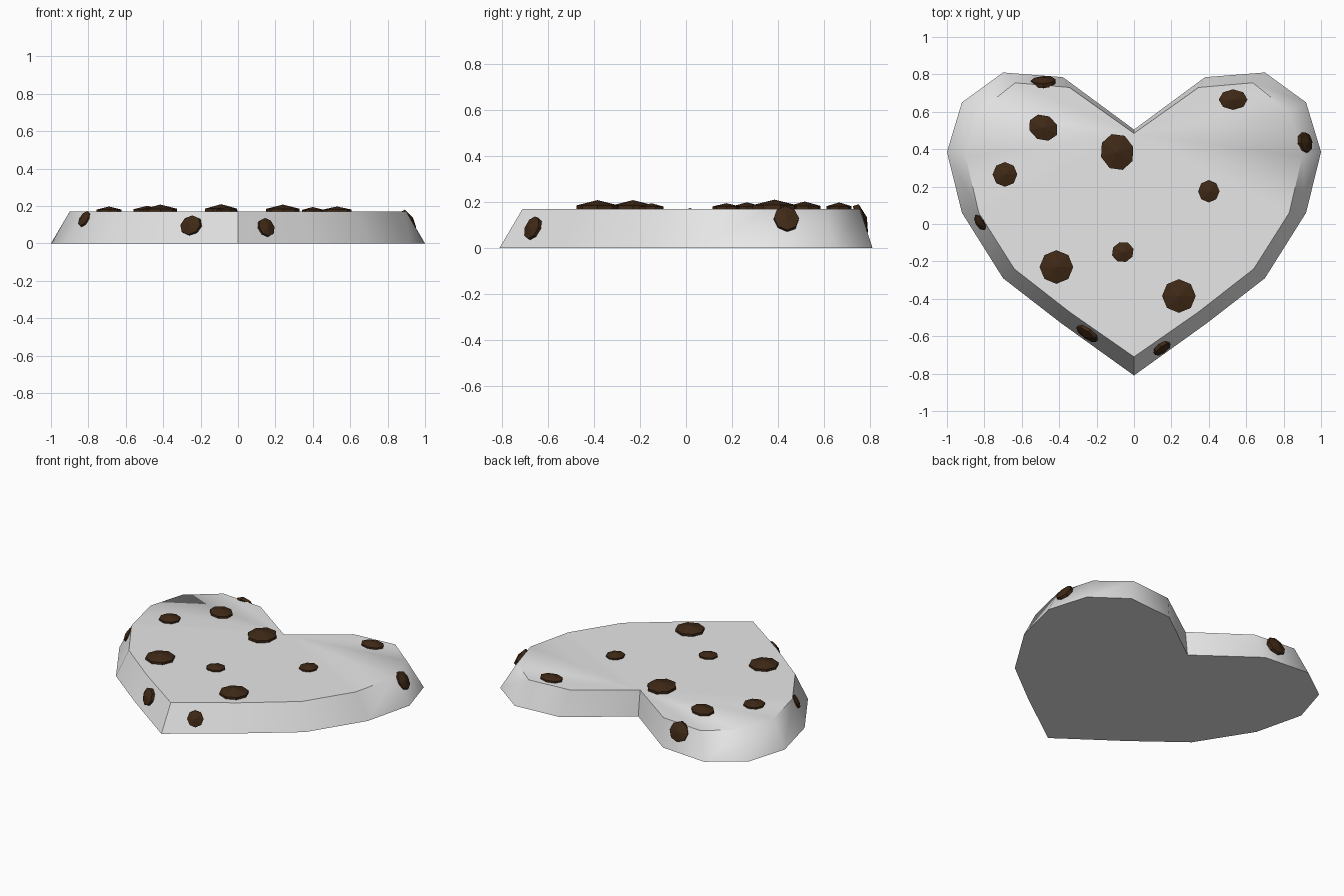
import bpy, bmesh
from math import cos, sin, pi
from mathutils import Vector, Matrix

cube = bpy.data.objects.get("Cube")
if cube:
    bpy.data.objects.remove(cube, do_unlink=True)


def material(name, color):
    m = bpy.data.materials.new(name)
    m.use_nodes = True
    m.diffuse_color = color
    m.node_tree.nodes["Principled BSDF"].inputs["Base Color"].default_value = color
    return m


def finish(name, bm, mat):
    bmesh.ops.recalc_face_normals(bm, faces=bm.faces)
    mesh = bpy.data.meshes.new(name)
    bm.to_mesh(mesh)
    bm.free()
    mesh.materials.append(mat)
    obj = bpy.data.objects.new(name, mesh)
    bpy.context.collection.objects.link(obj)
    return obj


dough = material("pale dough", (0.8, 0.8, 0.8, 1))
chocolate = material("dark chocolate", (0.05, 0.022, 0.008, 1))
HEIGHT = 0.17

# Half outlines of the heart, from the front tip to the notch
lower = [(0, -.81), (.39, -.53), (.70, -.29), (.92, .06), (1, .385),
         (.92, .65), (.70, .81), (.38, .785), (0, .505)]
upper = [(0, -.71), (.345, -.47), (.64, -.24), (.83, .06), (.9, .36),
         (.83, .60), (.635, .755), (.345, .73), (0, .485)]


def mirrored(half):
    return half + [(-x, y) for x, y in half[-2:0:-1]]


# Heart body: tapered sides, flat bottom, top fanned from the notch
bm = bmesh.new()
bottom = [bm.verts.new((x, y, 0)) for x, y in mirrored(lower)]
top = [bm.verts.new((x, y, HEIGHT)) for x, y in mirrored(upper)]
n, notch = len(top), len(lower) - 1
bm.faces.new(bottom[::-1])
for i in range(n):
    j = (i + 1) % n
    bm.faces.new((bottom[i], bottom[j], top[j], top[i]))
    if notch not in (i, j):
        bm.faces.new((top[notch], top[i], top[j]))
for f in bm.faces:
    f.smooth = True

# Crisp rims, tip and notch; the widest part of each lobe rolls over softly
for e in bm.edges:
    mid = (e.verts[0].co + e.verts[1].co) / 2
    rim = any(abs(f.normal.z) > .99 for f in e.link_faces)
    side = abs(mid.x) < .001 and 0 < mid.z < HEIGHT
    e.smooth = True
    e.tag = side
for i in range(n):
    j = (i + 1) % n
    bm.edges.get((bottom[i], bottom[j])).smooth = False
    edge = bm.edges.get((top[i], top[j]))
    mid = (top[i].co + top[j].co) / 2
    edge.smooth = abs(mid.x) > .85 and mid.y > .4
for e in bm.edges:
    if e.tag:
        e.smooth = False
finish("heart_cookie", bm, dough)


# Chocolate chips: shallow eight-sided domes aligned to the surface
def chip(name, place, normal, rx, ry, turn=0):
    bm = bmesh.new()
    rise = .42 * (rx + ry) / 2
    rings = []
    for z in (-.015, rise * .4):
        rings.append([bm.verts.new((rx * cos(k * pi / 4), ry * sin(k * pi / 4), z))
                      for k in range(8)])
    apex = bm.verts.new((0, 0, rise))
    bm.faces.new(rings[0][::-1])
    for k in range(8):
        m = (k + 1) % 8
        bm.faces.new((rings[0][k], rings[0][m], rings[1][m], rings[1][k]))
        bm.faces.new((rings[1][k], rings[1][m], apex))
    rot = Vector(normal).to_track_quat('Z', 'Y').to_matrix().to_4x4()
    bm.transform(Matrix.Translation(place) @ rot @ Matrix.Rotation(turn, 4, 'Z'))
    finish(name, bm, chocolate)


top_chips = [(-.415, -.23, .09, .09, 0), (.24, -.385, .09, .09, 0),
             (-.06, -.15, .06, .055, .3), (.4, .175, .057, .06, 0),
             (-.69, .265, .066, .066, 0), (-.485, .515, .082, .068, -.5),
             (-.09, .385, .09, .1, .3), (.53, .665, .077, .055, 0)]
for i, (x, y, rx, ry, turn) in enumerate(top_chips):
    chip(f"top_chip_{i + 1}", (x, y, HEIGHT), (0, 0, 1), rx, ry, turn)

side_chips = [((-.25, -.585, .095), (-.54, -.75, .36), .065, .055),
              ((.15, -.665, .085), (.54, -.75, .36), .05, .052),
              ((-.82, .01, .13), (-.75, -.45, .48), .045, .045),
              ((.915, .435, .125), (.83, .12, .5), .055, .06),
              ((-.485, .76, .125), (-.05, .94, .31), .065, .065)]
for i, (place, normal, rx, ry) in enumerate(side_chips):
    chip(f"side_chip_{i + 1}", place, normal, rx, ry)
